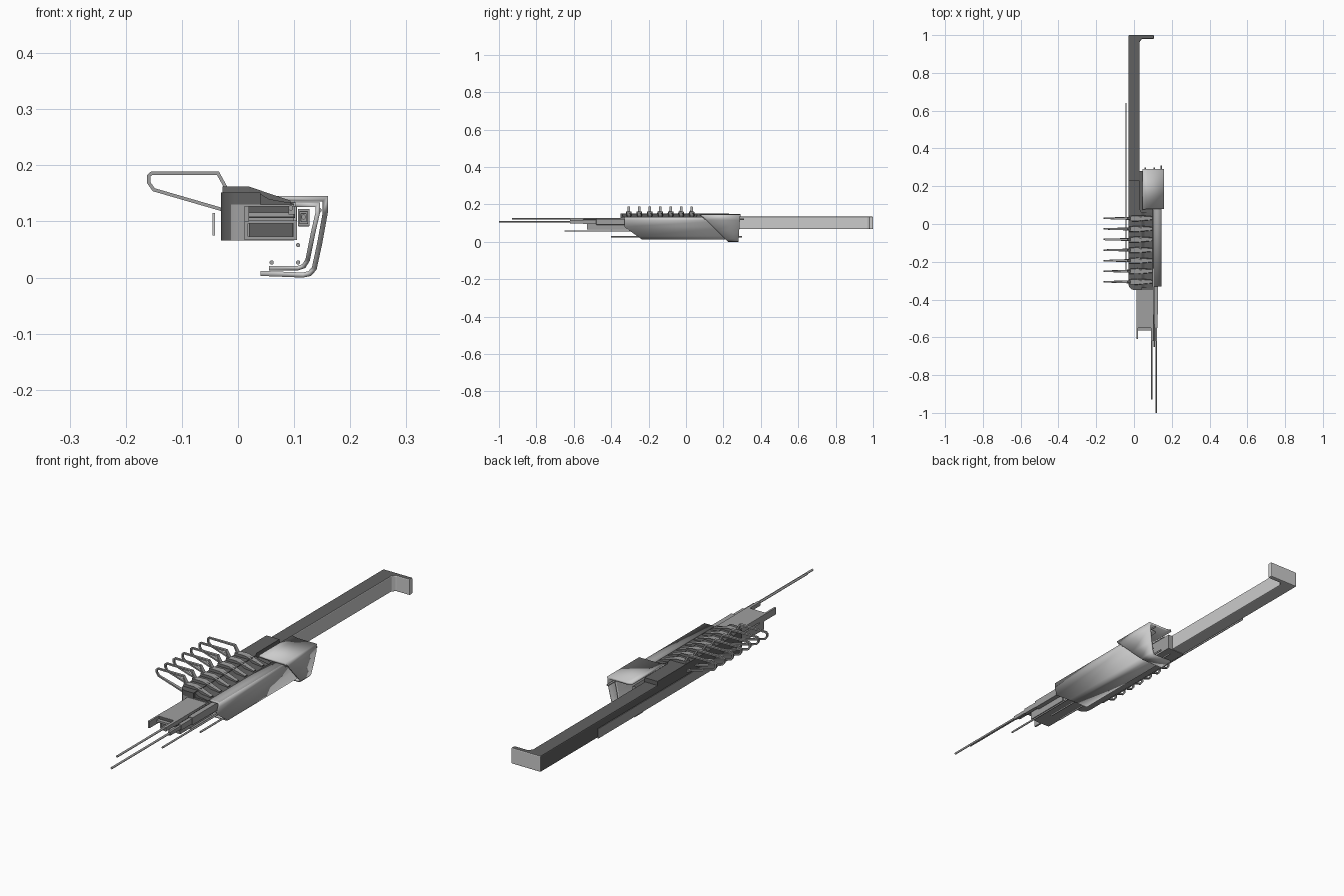
import bpy, bmesh, math
from mathutils import Vector

if "Cube" in bpy.data.objects:
    bpy.data.objects.remove(bpy.data.objects["Cube"])


def material(name, v):
    m = bpy.data.materials.new(name)
    m.diffuse_color = (v, v, v, 1)
    m.use_nodes = True
    m.node_tree.nodes["Principled BSDF"].inputs["Base Color"].default_value = m.diffuse_color
    return m


DARK, MID, LIGHT = material("dark", .12), material("mid", .35), material("light", .7)


def make(name, verts, faces, bevel=0.0, smooth=0, mat=None, top=None):
    """Mesh object; 'top' is an optional material for faces looking up or left."""
    me = bpy.data.meshes.new(name)
    me.from_pydata(verts, [], faces)
    me.materials.append(mat or LIGHT)
    me.materials.append(top or mat or LIGHT)
    bm = bmesh.new()
    bm.from_mesh(me)
    bmesh.ops.recalc_face_normals(bm, faces=bm.faces)
    for f in bm.faces:
        f.material_index = int(f.normal.z > .5 or f.normal.x < -.5)
    bm.to_mesh(me)
    bm.free()
    ob = bpy.data.objects.new(name, me)
    bpy.context.collection.objects.link(ob)
    if bevel:
        m = ob.modifiers.new("bevel", 'BEVEL')
        m.width, m.segments = bevel, 2
    if smooth:
        bpy.ops.object.select_all(action='DESELECT')
        ob.select_set(True)
        bpy.context.view_layer.objects.active = ob
        bpy.ops.object.shade_smooth_by_angle(angle=math.radians(smooth))
    return ob


def prism(name, pts, a, b, axis='y', **kw):
    """Extrude an (x,z) profile along y, or an (x,y) profile along z."""
    n = len(pts)
    put = (lambda p, t: (p[0], t, p[1])) if axis == 'y' else (lambda p, t: (p[0], p[1], t))
    verts = [put(p, a) for p in pts] + [put(p, b) for p in pts]
    faces = [tuple(range(n)), tuple(range(n, 2 * n))]
    faces += [(i, (i + 1) % n, n + (i + 1) % n, n + i) for i in range(n)]
    return make(name, verts, faces, **kw)


def box(name, x0, x1, y0, y1, z0, z1, **kw):
    return prism(name, [(x0, z0), (x1, z0), (x1, z1), (x0, z1)], y0, y1, **kw)


def inset(pts, t, closed):
    """Offset an (x,z) polyline to its left by t."""
    out, n = [], len(pts)
    for i, p in enumerate(pts):
        p = Vector(p)
        prev = Vector(pts[i - 1]) if i or closed else None
        nxt = Vector(pts[(i + 1) % n]) if i < n - 1 or closed else None
        d = [v.normalized() for v in (p - prev if prev else None, nxt - p if nxt else None) if v]
        norms = [Vector((-v.y, v.x)) for v in d]
        m = sum(norms, Vector((0, 0))).normalized()
        out.append(tuple(p + m * t / max(m.dot(norms[0]), 0.4)))
    return out


def band(name, outer, t, front, back, closed=False, **kw):
    """Thick sheet following a section; front/back give y at each (x,z)."""
    inner = inset(outer, t, closed)
    n, verts, faces = len(outer), [], []
    for o, i in zip(outer, inner):
        f, b = front(*o), back(*o)
        verts += [(o[0], f, o[1]), (o[0], b, o[1]), (i[0], b, i[1]), (i[0], f, i[1])]
    for k in range(n if closed else n - 1):
        a, c = 4 * k, 4 * ((k + 1) % n)
        faces += [(a + j, a + (j + 1) % 4, c + (j + 1) % 4, c + j) for j in range(4)]
    if not closed:
        faces += [(0, 1, 2, 3), tuple(4 * n - 4 + j for j in range(4))]
    return make(name, verts, faces, **kw)


def rod(name, x, z, y0, y1, r):
    pts = [(x + r * math.cos(math.tau * (k + .5) / 8), z + r * math.sin(math.tau * (k + .5) / 8)) for k in range(8)]
    return prism(name, pts, y0, y1, smooth=50, mat=MID)


# Long rear bar with its hooked end
prism("long_bar", [(-.03, .2), (.03, .2), (.03, .965), (.042, .98), (.105, .98), (.105, 1.0), (-.03, 1.0)],
      .068, .135, 'z', bevel=.004, top=DARK)
box("side_strip", -.045, -.041, -.25, .64, .075, .115, top=MID)

# Main housing with rounded front corner
corner = [(.005 - .035 * math.cos(a), -.315 - .035 * math.sin(a))
          for a in [math.radians(15 * k) for k in range(7)]]
prism("housing", corner + [(.1, -.35), (.1, .08), (.05, .1), (.05, .28), (-.03, .28)], .066, .13, 'z',
      smooth=35, mat=MID, top=DARK)
prism("housing_top", corner + [(.04, -.35), (.04, .06), (.03, .08), (.03, .23), (-.03, .23)], .13, .152, 'z',
      smooth=35, mat=DARK)
prism("housing_slope", [(.039, .129), (.1, .129), (.1, .132), (.055, .14), (.039, .15)], -.34, .06, mat=DARK)

# Row of ribs with side loops
loop = [(-.028, .118), (-.018, .135), (-.018, .16), (-.034, .189), (-.155, .189), (-.162, .183),
        (-.162, .168), (-.152, .154)]
for k in range(7):
    y = .03 - .056 * k
    half = lambda x, z: .004 if x < -.1 else (.006 if z > .18 else .008)
    band(f"side_loop_{k}", loop, .006, lambda x, z: y - half(x, z), lambda x, z: y + half(x, z),
         closed=True, mat=MID)
    rib = [(-.028, y - .02), (.02, y - .021), (.094, y - .01), (.094, y + .012), (.02, y + .021), (-.028, y + .016)]
    m = len(rib)
    top = lambda x: .162 if x < .03 else .137
    verts = [(x, v, .13) for x, v in rib] + [(x, y + (v - y) * .65, top(x)) for x, v in rib]
    make(f"top_rib_{k}", verts, [tuple(range(m)), tuple(range(m, 2 * m))] +
         [(i, (i + 1) % m, m + (i + 1) % m, m + i) for i in range(m)], mat=DARK, top=MID)

# Rear outer shell, slanted at its front edge
rear = [(.04, .003), (.116, 0), (.13, .003), (.14, .014), (.15, .06), (.16, .115), (.16, .145), (.07, .145), (.046, .15)]
band("rear_shell", rear, .009, lambda x, z: .08 + (.145 - z) * 1.0, lambda x, z: .28 + .07 * z, smooth=95)

# Long front shell nested inside it
front = [(.055, .013), (.108, .013), (.12, .017), (.128, .03), (.138, .08), (.146, .115), (.146, .134), (.102, .134)]
band("front_shell", front, .008, lambda x, z: -.33 + max(0, .08 - z) * 1.4, lambda x, z: .26,
     smooth=95, top=MID)

# Front block: slab, hollow frame and prongs
box("front_slab", .012, .102, -.55, -.33, .106, .128, bevel=.002, mat=DARK, top=MID)
band("front_frame", [(.012, .067), (.105, .067), (.105, .102), (.012, .102)], .006,
     lambda x, z: -.53, lambda x, z: -.33, closed=True, mat=MID)
box("frame_core", .02, .098, -.5, -.34, .073, .096, mat=DARK)
box("front_prong", .012, .02, -.61, -.5, .1, .128, mat=MID)
box("front_bridge", .012, .1, -.565, -.55, .108, .116, mat=MID)

# Stepped side box and long rods
for k, (h, y) in enumerate([(.013, -.48), (.0095, -.55), (.0065, -.62)]):
    box(f"rod_sleeve_{k}", .117 - h * .8, .117 + h * .8, y, -.1, .107 - h * 1.2, .107 + h * 1.2,
        bevel=.001, mat=MID)
box("upper_sleeve", .09, .102, -.62, -.33, .112, .128, mat=MID)
rod("long_rod", .117, .108, -1.0, -.5, .0045)
rod("upper_rod", .094, .124, -.93, -.5, .0045)
rod("middle_rod", .107, .058, -.65, .25, .004)
for x in (.06, .107):
    rod("lower_rod", x, .027, -.4, .3, .004)
rod("rear_pin", .145, .12, .1, .31, .004)
